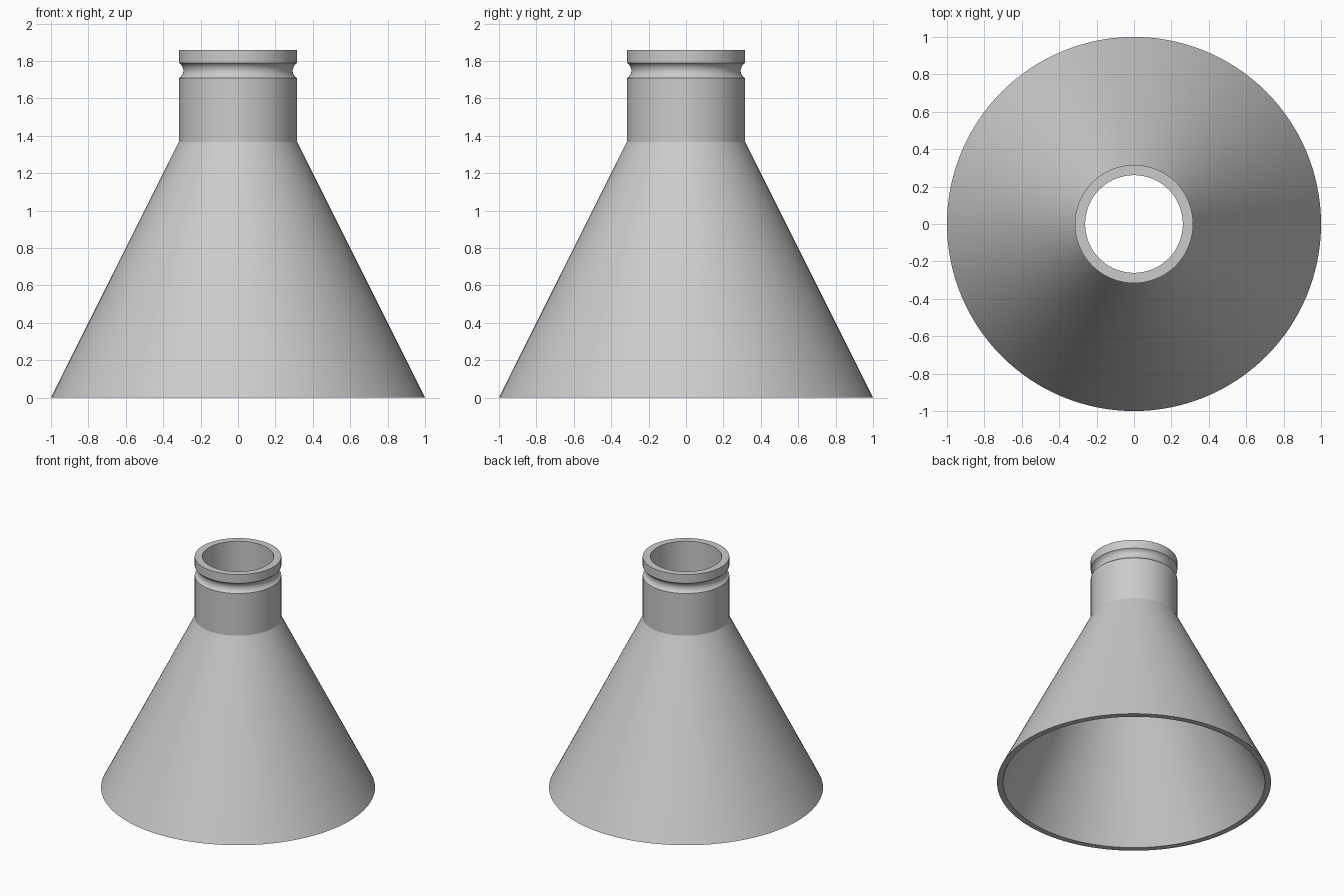
import bpy, bmesh, math

if "Cube" in bpy.data.objects:
    bpy.data.objects.remove(bpy.data.objects["Cube"])

SEGMENTS = 128

grey = bpy.data.materials.new("plain grey")
grey.diffuse_color = (0.6, 0.6, 0.6, 1)
grey.use_nodes = True
grey.node_tree.nodes["Principled BSDF"].inputs["Base Color"].default_value = grey.diffuse_color


def groove(radius, z_low, z_high, depth, steps=10):
    """Points of a shallow concave arc cut into a cylinder wall."""
    half = (z_high - z_low) / 2
    arc_r = (half * half + depth * depth) / (2 * depth)
    centre_r = radius - depth + arc_r
    centre_z = (z_low + z_high) / 2
    limit = math.asin(half / arc_r)
    return [(centre_r - arc_r * math.cos(a), centre_z + arc_r * math.sin(a))
            for a in (limit * (2 * i / steps - 1) for i in range(steps + 1))]


def lathe(name, profile, material):
    """Revolve a closed (radius, z) profile around the z axis."""
    bm = bmesh.new()
    rings = []
    for r, z in profile:
        rings.append([bm.verts.new((r * math.cos(2 * math.pi * i / SEGMENTS),
                                    r * math.sin(2 * math.pi * i / SEGMENTS), z))
                      for i in range(SEGMENTS)])
    for k, low in enumerate(rings):
        high = rings[(k + 1) % len(rings)]
        for i in range(SEGMENTS):
            j = (i + 1) % SEGMENTS
            bm.faces.new((low[i], low[j], high[j], high[i]))
    bmesh.ops.recalc_face_normals(bm, faces=bm.faces)
    mesh = bpy.data.meshes.new(name)
    bm.to_mesh(mesh)
    bm.free()
    mesh.materials.append(material)
    obj = bpy.data.objects.new(name, mesh)
    bpy.context.collection.objects.link(obj)
    bpy.ops.object.select_all(action='DESELECT')
    obj.select_set(True)
    bpy.context.view_layer.objects.active = obj
    bpy.ops.object.shade_smooth_by_angle(angle=math.radians(20))
    return obj


# Outer wall: flared cone, straight neck, groove, lip
outer = [(1.0, 0), (0.316, 1.368)] + groove(0.316, 1.708, 1.79, 0.024) + [(0.316, 1.86)]
# Inner wall: straight bore, then flare down to the open base
inner = [(0.261, 1.86), (0.261, 1.355), (0.955, 0)]
lathe("funnel_body", outer + inner, grey)
